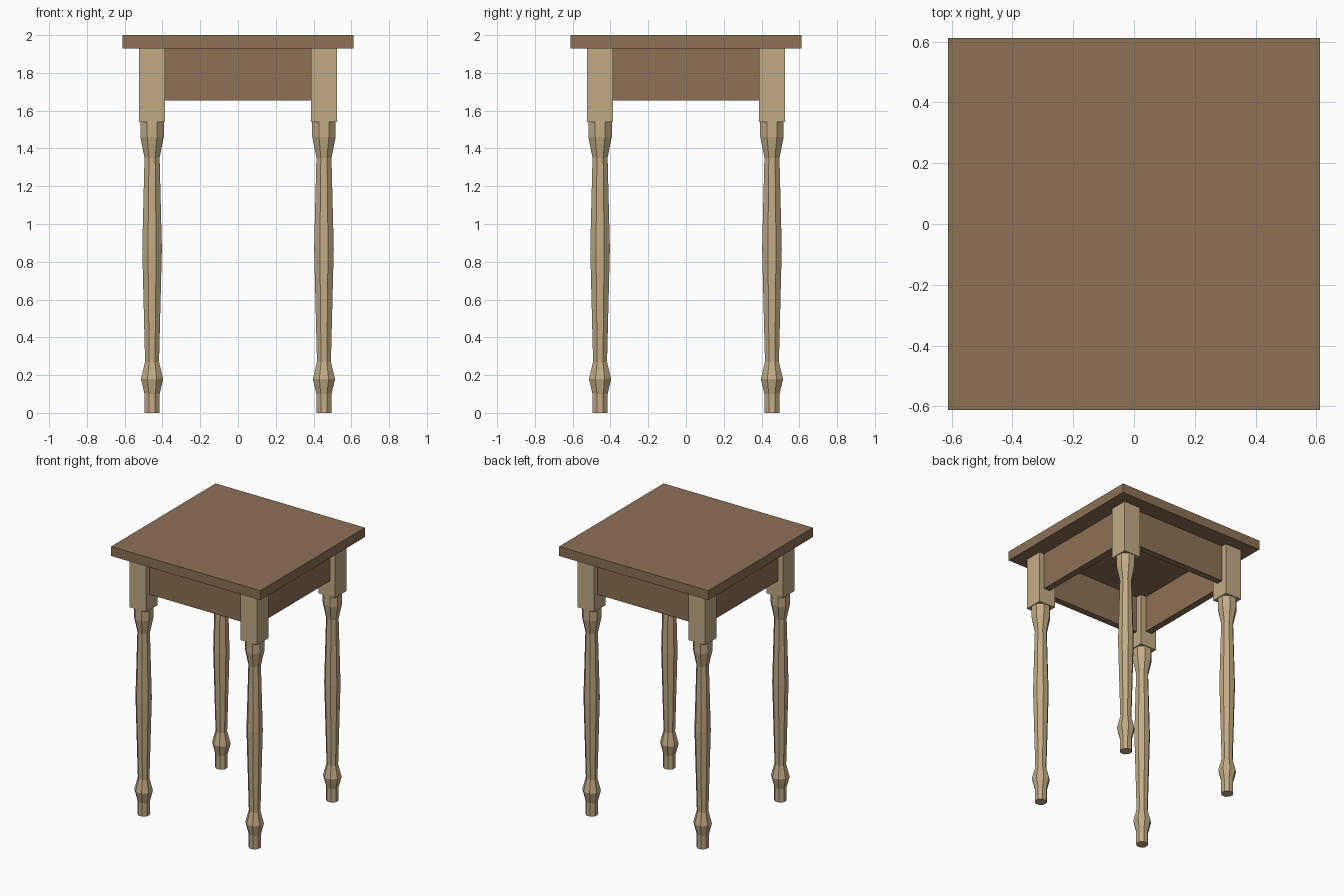
import bpy, bmesh, math

if "Cube" in bpy.data.objects:
    bpy.data.objects.remove(bpy.data.objects["Cube"])


def material(name, color):
    m = bpy.data.materials.new(name)
    m.diffuse_color = (*color, 1)
    m.use_nodes = True
    m.node_tree.nodes["Principled BSDF"].inputs["Base Color"].default_value = m.diffuse_color
    return m


BROWN = material("brown_wood", (0.27, 0.165, 0.093))
TAN = material("tan_wood", (0.54, 0.41, 0.235))


def finish(name, bm, mat):
    bmesh.ops.recalc_face_normals(bm, faces=bm.faces)
    me = bpy.data.meshes.new(name)
    bm.to_mesh(me)
    bm.free()
    me.materials.append(mat)
    ob = bpy.data.objects.new(name, me)
    bpy.context.collection.objects.link(ob)
    return ob


def box(name, x, y, z, mat):
    """Box from (min, max) pairs on each axis."""
    bm = bmesh.new()
    bmesh.ops.create_cube(bm, size=1)
    for v in bm.verts:
        v.co = [r[0] if c < 0 else r[1] for c, r in zip(v.co, (x, y, z))]
    return finish(name, bm, mat)


def turned(name, cx, cy, profile, mat, sides=8):
    """Faceted turned post; radii are measured to the flats."""
    bm = bmesh.new()
    rings = []
    for r, z in profile:
        rc = r / math.cos(math.pi / sides)
        angles = [(i + 0.5) * math.tau / sides for i in range(sides)]
        rings.append([bm.verts.new((cx + rc * math.cos(a), cy + rc * math.sin(a), z))
                      for a in angles])
    for lo, hi in zip(rings, rings[1:]):
        for i in range(sides):
            j = (i + 1) % sides
            bm.faces.new((lo[i], lo[j], hi[j], hi[i]))
    bm.faces.new(rings[0])
    bm.faces.new(rings[-1])
    return finish(name, bm, mat)


TOP, UNDER = 2.0, 1.93
LEG, HALF = 0.455, 0.068      # leg centre offset, block half width
OUT, THICK = 0.483, 0.05      # apron outer face, apron thickness
INNER = LEG - HALF

# Table top
box("table_top", (-0.612, 0.612), (-0.612, 0.612), (UNDER, TOP), BROWN)

# Turned legs with square blocks above
profile = [(0.040, 0), (0.040, 0.10), (0.059, 0.18), (0.037, 0.27),
           (0.052, 0.87), (0.040, 1.35), (0.062, 1.46), (0.062, 1.54)]
for sx, side in ((-1, "left"), (1, "right")):
    for sy, end in ((-1, "front"), (1, "back")):
        cx, cy = sx * LEG, sy * LEG
        turned(f"{end}_{side}_leg", cx, cy, profile, TAN)
        box(f"{end}_{side}_leg_block", (cx - HALF, cx + HALF),
            (cy - HALF, cy + HALF), (1.54, UNDER), TAN)

# Aprons set back between the blocks
for s, a, b in ((-1, "front", "left"), (1, "back", "right")):
    across = tuple(sorted((s * OUT, s * (OUT - THICK))))
    box(f"{a}_apron", (-INNER, INNER), across, (1.655, UNDER), BROWN)
    box(f"{b}_apron", across, (-INNER, INNER), (1.655, UNDER), BROWN)
